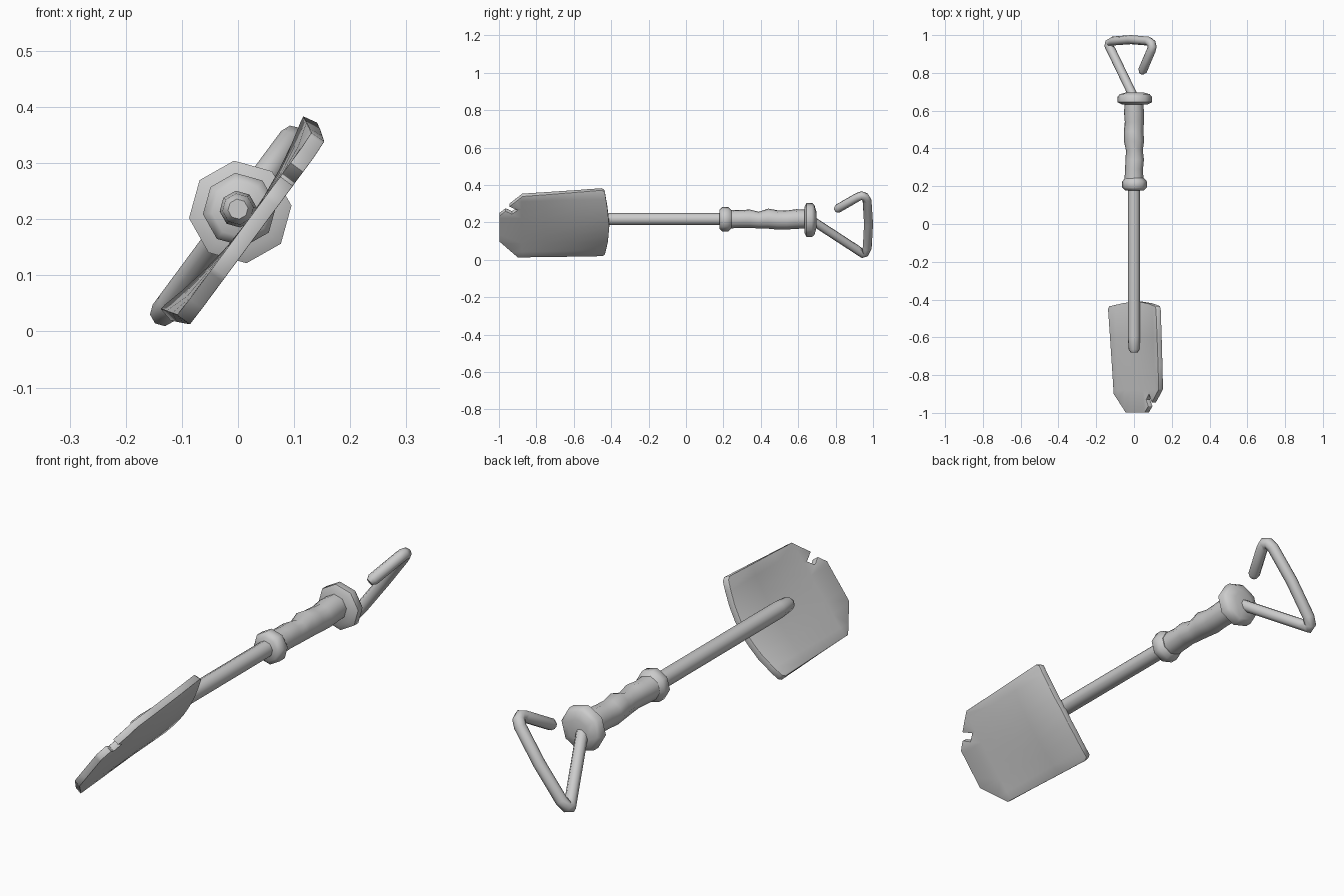
import bpy, bmesh, math
from mathutils import Vector

if "Cube" in bpy.data.objects:
    bpy.data.objects.remove(bpy.data.objects["Cube"])

TILT = math.radians(53.5)      # roll of the blade and loop about the shaft
CX, CZ = 0.0, 0.218            # shaft axis


def place(s, y, n):
    """s across the blade, y along the shaft, n out of the blade's back."""
    c, k = math.cos(TILT), math.sin(TILT)
    return Vector((CX + c * s + k * n, y, CZ + k * s - c * n))


def finish(name, bm, angle=50):
    bmesh.ops.recalc_face_normals(bm, faces=bm.faces)
    me = bpy.data.meshes.new(name)
    bm.to_mesh(me)
    bm.free()
    ob = bpy.data.objects.new(name, me)
    bpy.context.collection.objects.link(ob)
    bpy.ops.object.select_all(action='DESELECT')
    ob.select_set(True)
    bpy.context.view_layer.objects.active = ob
    bpy.ops.object.shade_smooth_by_angle(angle=math.radians(angle))
    return ob


def turned(name, profile, sides=8, turn=7, angle=50):
    """Lathe along y; profile rows are (y, radius, x shift, z shift)."""
    bm = bmesh.new()
    rings = []
    for y, r, dx, dz in profile:
        rings.append([bm.verts.new((CX + dx + r * math.cos(a), y, CZ + dz + r * math.sin(a)))
                      for a in (math.radians(turn) + math.tau * i / sides for i in range(sides))])
    for lo, hi in zip(rings, rings[1:]):
        for i in range(sides):
            j = (i + 1) % sides
            bm.faces.new((lo[i], lo[j], hi[j], hi[i]))
    bm.faces.new(rings[0])
    bm.faces.new(rings[-1])
    return finish(name, bm, angle)


# Blade: notched outline, sliced into strips, then dished towards the rear
outline = [(-0.228, -0.45), (-0.218, -0.435), (-0.12, -0.418), (-0.01, -0.41), (0.10, -0.42),
           (0.195, -0.435), (0.205, -0.45), (0.188, -0.875), (0.122, -0.945), (0.098, -0.90),
           (0.072, -0.93), (0.092, -0.965), (0.06, -0.998), (-0.11, -0.998), (-0.216, -0.90)]
bm = bmesh.new()
bm.faces.new([bm.verts.new((s, y, 0)) for s, y in outline])
for axis, cuts in (((1, 0, 0), [-0.18, -0.12, -0.065, -0.01, 0.045, 0.1, 0.155]),
                   ((0, 1, 0), [-0.88, -0.75, -0.6])):
    for c in cuts:
        bmesh.ops.bisect_plane(bm, geom=bm.verts[:] + bm.edges[:] + bm.faces[:],
                               dist=1e-4, plane_co=Vector(axis) * c, plane_no=axis)
for v in bm.verts:
    s, y, _ = v.co
    t = min(1, (-0.41 - y) / 0.5)
    edge = 0.006 + 0.034 * t
    v.co = place(s, y, 0.04 - (0.04 - edge) * min(1, abs((s + 0.01) / 0.215)) ** 2)
blade = finish("blade", bm)
mod = blade.modifiers.new("thickness", 'SOLIDIFY')
mod.thickness, mod.offset = 0.028, 0
mod = blade.modifiers.new("soft_edge", 'BEVEL')
mod.width, mod.segments, mod.limit_method = 0.007, 2, 'ANGLE'
mod.angle_limit = math.radians(50)

# Shaft, tapering to a blunt tip on the blade
turned("shaft", [(-0.68, 0.018, 0, 0), (-0.665, 0.028, 0, 0), (-0.60, 0.033, 0, 0), (0.25, 0.033, 0, 0)])

# Grip with uneven finger waves
turned("grip", [(0.22, 0.051, 0, 0), (0.29, 0.048, 0, 0), (0.34, 0.049, 0.004, 0.002),
                (0.39, 0.045, 0.002, -0.006), (0.44, 0.054, 0, 0.002), (0.49, 0.052, -0.002, -0.005),
                (0.54, 0.051, 0.002, -0.005), (0.59, 0.053, 0, 0), (0.65, 0.05, 0, 0)], angle=60)

# Collars at both ends of the grip
turned("lower_collar", [(0.178, 0.05, 0.003, -0.001), (0.193, 0.066, 0.003, -0.001),
                        (0.225, 0.066, 0.003, -0.001), (0.243, 0.05, 0.003, -0.001)])
turned("upper_collar", [(0.633, 0.07, 0.004, -0.005), (0.645, 0.092, 0.004, -0.005),
                        (0.673, 0.092, 0.004, -0.005), (0.687, 0.08, 0.004, -0.005),
                        (0.697, 0.045, 0.004, -0.005)])

# Bent rod forming the open triangular end handle
path = [(0.0, 0.665), (-0.205, 0.918), (-0.228, 0.943), (-0.222, 0.958), (-0.19, 0.969), (-0.03, 0.976),
        (0.125, 0.968), (0.15, 0.957), (0.158, 0.938), (0.148, 0.918), (0.072, 0.812), (0.062, 0.799)]
cu = bpy.data.curves.new("end_handle", 'CURVE')
cu.dimensions = '3D'
cu.bevel_depth, cu.bevel_resolution, cu.use_fill_caps = 0.024, 2, True
sp = cu.splines.new('POLY')
sp.points.add(len(path) - 1)
for p, (s, y) in zip(sp.points, path):
    p.co = (*place(s, y, 0.003), 1)
sp.points[-1].radius = 0.6
sp.use_smooth = True
bpy.context.collection.objects.link(bpy.data.objects.new("end_handle", cu))
